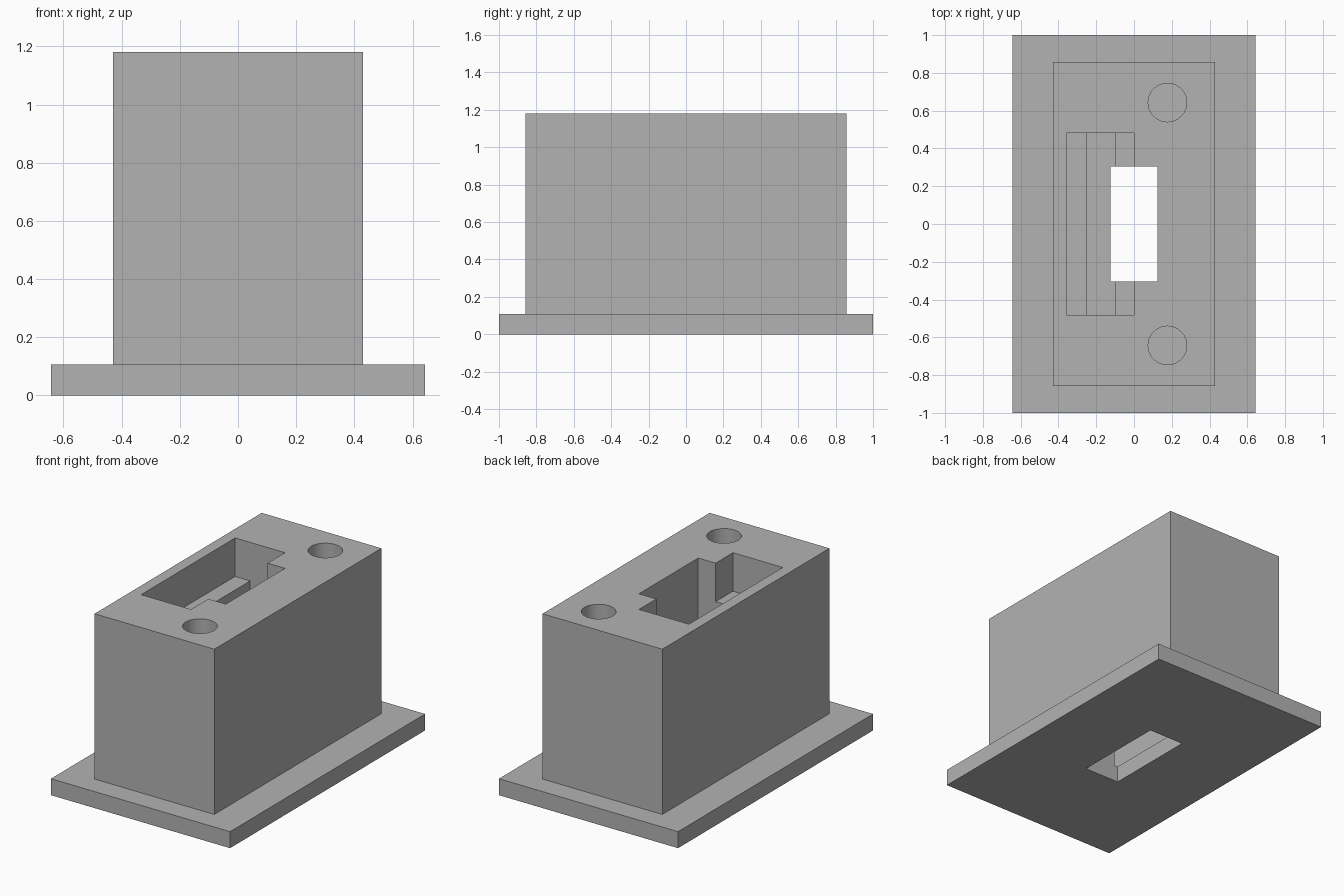
import bpy
from math import radians

if "Cube" in bpy.data.objects:
    bpy.data.objects.remove(bpy.data.objects["Cube"], do_unlink=True)

grey = bpy.data.materials.new("plain_grey")
grey.use_nodes = True
colour = (0.45, 0.45, 0.45, 1)
grey.diffuse_color = colour
grey.node_tree.nodes["Principled BSDF"].inputs["Base Color"].default_value = colour

HALF_X, HALF_Y = 0.43, 0.857      # housing
PLATE_TOP, TOP = 0.107, 1.18
POCKET_FLOOR = 0.93


def box(name, x, y, z):
    """Box spanning the given (low, high) ranges."""
    spans = (x, y, z)
    bpy.ops.mesh.primitive_cube_add(size=1, location=[(a + b) / 2 for a, b in spans])
    ob = bpy.context.object
    ob.name = name
    ob.scale = [b - a for a, b in spans]
    bpy.ops.object.transform_apply(location=True, scale=True)
    ob.data.materials.append(grey)
    return ob


def cut(target, cutters):
    """Subtract every cutter from the target, one after the other."""
    bpy.context.view_layer.update()
    bpy.ops.object.select_all(action="DESELECT")
    target.select_set(True)
    bpy.context.view_layer.objects.active = target
    for cutter in cutters:
        cutter.hide_render = True
        mod = target.modifiers.new(cutter.name, "BOOLEAN")
        mod.operation = "DIFFERENCE"
        mod.solver = "EXACT"
        mod.object = cutter
        bpy.ops.object.modifier_apply(modifier=mod.name)
    bpy.ops.object.shade_smooth_by_angle(angle=radians(30))


# Flange plate and the tall housing standing on it
plate = box("base_plate", (-0.643, 0.643), (-1, 1), (0, PLATE_TOP))
housing = box("housing", (-HALF_X, HALF_X), (-HALF_Y, HALF_Y), (PLATE_TOP, TOP))

# Slot through everything, shallow pocket, deep groove down to the plate
slot = box("slot_cutter", (-0.125, 0.125), (-0.304, 0.304), (-0.2, TOP + 0.2))
pocket = box("pocket_cutter", (-0.358, 0), (-0.482, 0.482), (POCKET_FLOOR, TOP + 0.1))
groove = box("groove_cutter", (-0.25, -0.1), (-0.482, 0.482), (-0.1, TOP + 0.15))

# Round holes beside the pocket
holes = []
for side in (-1, 1):
    bpy.ops.mesh.primitive_cylinder_add(vertices=64, radius=0.102, depth=2,
                                        location=(0.177, side * 0.643, 0.7))
    hole = bpy.context.object
    hole.name = "hole_cutter"
    hole.data.materials.append(grey)
    holes.append(hole)

cut(plate, [slot])
cut(housing, [pocket, groove, slot] + holes)

for cutter in [slot, pocket, groove] + holes:
    bpy.data.objects.remove(cutter, do_unlink=True)
